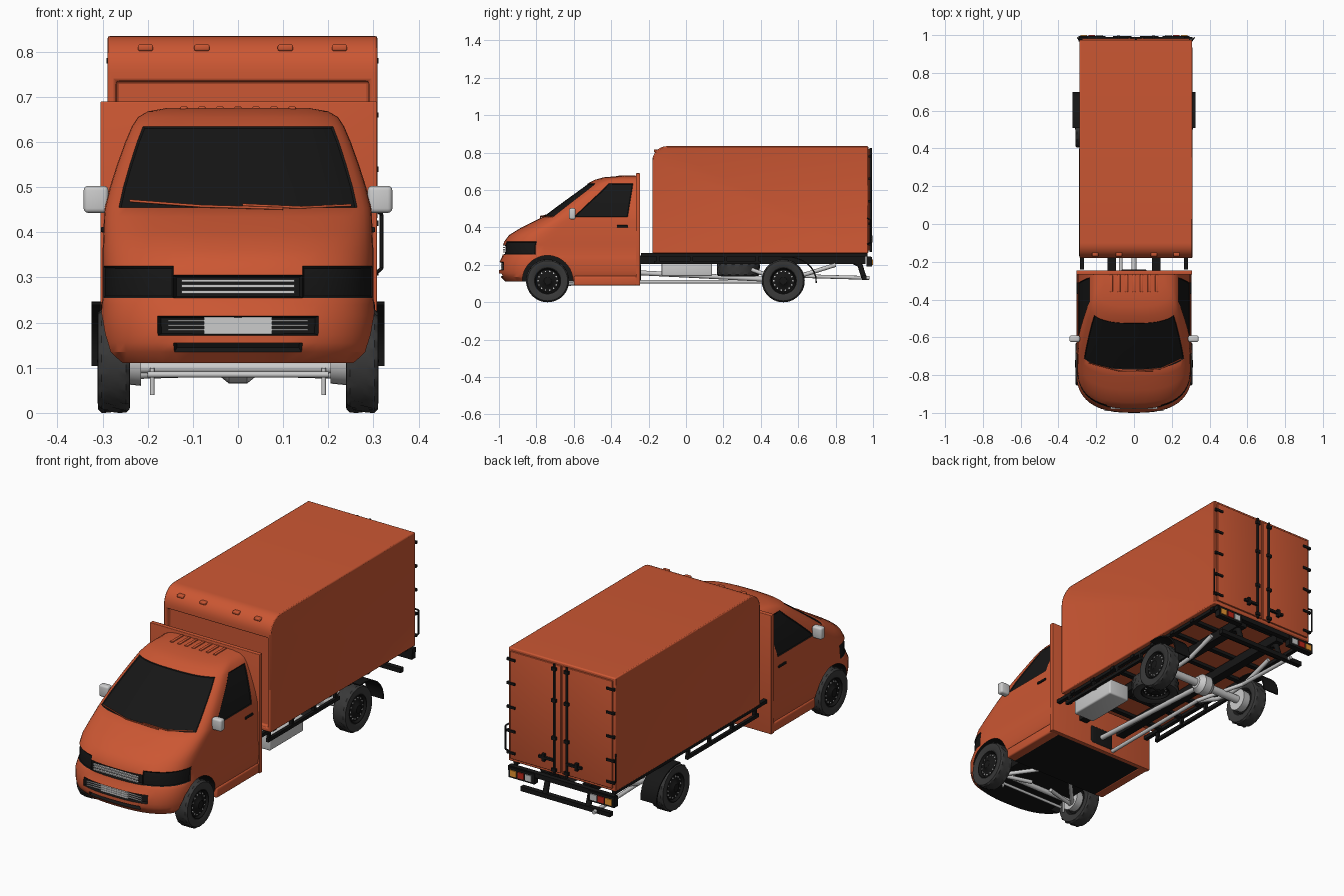
import bpy, bmesh
from math import sin, cos, pi, radians
from mathutils import Vector, Matrix

if "Cube" in bpy.data.objects:
    bpy.data.objects.remove(bpy.data.objects["Cube"])

def mat(name, *c):
    m = bpy.data.materials.new(name); m.diffuse_color = (*c, 1); return m
PAINT = mat("paint", .6, .095, .033)
BLACK = mat("black", .008, .008, .008)
RUBBER = mat("rubber", .04, .04, .04)
RED, AMBER = mat("red_lens", .5, .02, .01), mat("amber_lens", .8, .3, .03)

def finish(name, bm, mats=(), angle=None):
    me = bpy.data.meshes.new(name); bm.to_mesh(me); bm.free()
    ob = bpy.data.objects.new(name, me); bpy.context.collection.objects.link(ob)
    for m in mats: me.materials.append(m)
    if angle: smooth(ob, angle)
    return ob

def smooth(ob, angle):
    bpy.ops.object.select_all(action='DESELECT')
    ob.select_set(True); bpy.context.view_layer.objects.active = ob
    bpy.ops.object.shade_smooth_by_angle(angle=radians(angle))

def box(name, x, y, z, m=None, bevel=0):
    bm = bmesh.new(); bmesh.ops.create_cube(bm, size=1)
    for v in bm.verts:
        v.co = [a + (b - a) * (c + .5) for (a, b), c in zip((x, y, z), v.co)]
    if bevel:
        bmesh.ops.bevel(bm, geom=bm.edges[:], offset=bevel, segments=3, profile=.5, affect='EDGES')
    return finish(name, bm, [m] if m else [], 40 if bevel else None)

def pair(name, x, y, z, m=None, bevel=0):
    for s, side in ((1, "right"), (-1, "left")):
        box(f"{name}_{side}", sorted((s * x[0], s * x[1])), y, z, m, bevel)

def rod(name, pts, r, m=None):
    # chain of straight round bars with ball joints
    bm = bmesh.new()
    for a, b in zip(pts, pts[1:]):
        a, b = Vector(a), Vector(b); d = b - a
        M = Matrix.Translation((a + b) / 2) @ d.to_track_quat('Z', 'Y').to_matrix().to_4x4()
        bmesh.ops.create_cone(bm, cap_ends=True, segments=12, radius1=r, radius2=r, depth=d.length, matrix=M)
    for p in pts[1:-1]:
        bmesh.ops.create_icosphere(bm, subdivisions=2, radius=r, matrix=Matrix.Translation(p))
    return finish(name, bm, [m] if m else [], 40)

def lathe(name, prof, M, m, seg=48, tread=()):
    # spin (radius, x) profile round the x axis
    bm = bmesh.new(); rings = []
    for k in range(seg):
        a = 2 * pi * k / seg; ring = []
        for i, (r, x) in enumerate(prof):
            if i in tread and (k // 2 + i) % 2: r -= .005
            ring.append(bm.verts.new(M @ Vector((x, r * cos(a), r * sin(a)))))
        rings.append(ring)
    for k in range(seg):
        p, q = rings[k], rings[(k + 1) % seg]
        for i in range(len(prof) - 1):
            bm.faces.new((p[i], q[i], q[i + 1], p[i + 1]))
    bmesh.ops.remove_doubles(bm, verts=bm.verts, dist=1e-5)
    bmesh.ops.recalc_face_normals(bm, faces=bm.faces)
    return finish(name, bm, [m] if m else [], 35)

# ---- cab shell: plan outlines stacked by height (z, nose y, half width, corner depth)
LEVELS = [(.11, -.965, .28, .2), (.135, -.99, .295, .2), (.155, -1, .3, .22), (.172, -1, .303, .22),
    (.215, -.998, .305, .22), (.24, -.985, .303, .22), (.255, -.98, .3, .22), (.305, -.978, .3, .22),
    (.325, -.972, .3, .22), (.36, -.945, .3, .21), (.4, -.88, .298, .19), (.435, -.81, .297, .16),
    (.455, -.77, .295, .14), (.5, -.71, .284, .13), (.55, -.642, .268, .12), (.6, -.573, .25, .11),
    (.635, -.525, .235, .1), (.655, -.487, .222, .1), (.668, -.44, .2, .1), (.675, -.36, .16, .07)]
N, BACK = 12, -.26
SIDE = (.08, .32, .6, .86, 1)
K = N + len(SIDE)
bm = bmesh.new(); rings = []
for z, yf, hw, D in LEVELS:
    half = [(hw * sin(i * pi / 2 / N) ** .77, yf + D * (1 - max(0, cos(i * pi / 2 / N)) ** .77)) for i in range(N + 1)]
    half += [(hw, yf + D + (BACK - yf - D) * f) for f in SIDE]
    ring = [(-x, y) for x, y in half[:0:-1]] + half
    rings.append([bm.verts.new((x, y, z)) for x, y in ring])
zones = {"screen": [], "window": [], "lamp": [], "grille": [], "intake": []}
for j in range(len(rings) - 1):
    zm = (LEVELS[j][0] + LEVELS[j + 1][0]) / 2
    for i in range(2 * K + 1):
        n = (i + 1) % (2 * K + 1)
        f = bm.faces.new((rings[j][i], rings[j][n], rings[j + 1][n], rings[j + 1][i]))
        c = 99 if n == 0 else (i - K if i >= K else K - 1 - i)
        if .455 < zm < .635 and c < 8: zones["screen"].append(f)
        elif .455 < zm < .635 and N + 1 <= c < N + 4: zones["window"].append(f)
        elif .255 < zm < .325 and 3 <= c < 11: zones["lamp"].append(f)
        elif .255 < zm < .305 and c < 3: zones["grille"].append(f)
        elif (.172 < zm < .215 and c < 4) or (.135 < zm < .155 and c < 3): zones["intake"].append(f)
floor = bm.faces.new(rings[0]); floor.material_index = 1
bm.faces.new(rings[-1])
bmesh.ops.recalc_face_normals(bm, faces=bm.faces)
for key, depth in (("screen", -.003), ("window", -.003), ("lamp", -.004), ("grille", -.015), ("intake", -.015)):
    for f in zones[key]: f.material_index = 1
    bmesh.ops.inset_region(bm, faces=zones[key], thickness=.004, depth=depth, use_even_offset=True)
cab = finish("cab_shell", bm, [PAINT, BLACK])

# wheel arches cut out of the cab
bm = bmesh.new()
for s in (-1, 1):
    bmesh.ops.create_cone(bm, cap_ends=True, segments=48, radius1=.135, radius2=.135, depth=.2,
        matrix=Matrix.Translation((s * .305, -.74, .115)) @ Matrix.Rotation(pi / 2, 4, 'Y'))
for f in bm.faces: f.material_index = 1
cutter = finish("arch_cutter", bm, [PAINT, BLACK]); cutter.hide_render = True
mod = cab.modifiers.new("arches", 'BOOLEAN'); mod.operation = 'DIFFERENCE'; mod.object = cutter; mod.solver = 'EXACT'
smooth(cab, 32)
bpy.ops.object.modifier_apply(modifier="arches")
bpy.data.objects.remove(cutter)
smooth(cab, 32)

# cab trim
box("cab_rear_panel", (-.305, .308), (-.268, -.245), (.09, .69), PAINT, .003)
pair("sill", (.25, .303), (-.6, -.26), (.09, .14), PAINT, .008)
box("cab_floor", (-.27, .27), (-.6, -.25), (.092, .115), BLACK)
pair("door_handle", (.295, .304), (-.37, -.31), (.4, .412), BLACK, .003)
pair("mirror", (.287, .342), (-.625, -.59), (.443, .503), None, .01)
for i in range(7):
    x = -.12 + .04 * i
    box("roof_rib", (x - .008, x + .008), (-.36, -.27), (.67, .679), PAINT, .003)
for z in (.268, .281, .293): box("grille_slat", (-.125, .125), (-.979, -.968), (z - .003, z + .003))
for z in (.184, .194, .204): box("intake_slat", (-.155, .155), (-.99, -.982), (z - .0015, z + .0015))
box("radiator", (-.075, .075), (-.988, -.975), (.175, .212))
rod("wiper_left", [(-.24, -.735, .47), (-.08, -.778, .458), (.1, -.777, .453)], .003, PAINT)
rod("wiper_right", [(.01, -.775, .461), (.14, -.766, .455), (.25, -.715, .46)], .003, PAINT)

# ---- cargo box: rounded side profile, recessed front and side panels
prof = [(-.18, .262)] + [(-.10 - .08 * cos(a), .755 + .08 * sin(a)) for a in [i * pi / 16 for i in range(9)]]
prof += [(.975, .835), (.975, .262)]
bm = bmesh.new()
L = [bm.verts.new((-.29, y, z)) for y, z in prof]; R = [bm.verts.new((.31, y, z)) for y, z in prof]
sides = [bm.faces.new(L), bm.faces.new(R)]
walls = [bm.faces.new((L[i], L[(i + 1) % len(L)], R[(i + 1) % len(L)], R[i])) for i in range(len(L))]
bmesh.ops.recalc_face_normals(bm, faces=bm.faces)
for f in sides: bmesh.ops.inset_individual(bm, faces=[f], thickness=.02, depth=-.004)
bmesh.ops.inset_individual(bm, faces=[walls[0]], thickness=.028, depth=0)
bmesh.ops.inset_individual(bm, faces=[walls[0]], thickness=.001, depth=-.022)
cargo = finish("cargo_box", bm, [PAINT])
b = cargo.modifiers.new("soft_edges", 'BEVEL'); b.width = .006; b.segments = 2; b.limit_method = 'ANGLE'; b.angle_limit = radians(50)
smooth(cargo, 35)
for x in (-.205, -.08, .105, .225):
    box("marker_lamp", (x - .017, x + .017), (-.172, -.14), (.802, .816), PAINT, .004)

# rear doors with lock rods, hinges and grab bars
for s in (-1, 1):
    box("rear_door", sorted((.01 + s * .003, .01 + s * .285)), (.97, .983), (.278, .82), PAINT, .003)
    x = .01 + s * .035
    rod("lock_rod", [(x, .988, .268), (x, .988, .825)], .006, BLACK)
    for z in (.29, .45, .64, .8): box("rod_clamp", (x - .012, x + .012), (.98, .995), (z - .008, z + .008), BLACK)
    box("door_handle_rear", sorted((x, x + s * .085)), (.984, .996), (.333, .345), BLACK)
    box("handle_catch", sorted((x + s * .05, x + s * .065)), (.98, .997), (.32, .358), BLACK)
    for z in (.31, .42, .54, .66, .78):
        box("hinge", sorted((.01 + s * .255, .01 + s * .301)), (.976, .989), (z - .006, z + .006), BLACK)
    gx = .01 + s * .296
    rod("grab_bar", [(gx, .97, .31), (gx + s * .012, .985, .32), (gx + s * .012, .985, .44), (gx, .97, .45)], .004, BLACK)

# ---- chassis frame
pair("chassis_rail", (.095, .14), (-.5, .96), (.205, .25), BLACK)
for i in range(8):
    y = -.12 + .15 * i
    box("cross_beam", (-.27, .29), (y - .012, y + .012), (.246, .263), BLACK)
pair("box_bearer", (.265, .285), (-.24, .97), (.246, .264), BLACK)
pair("side_guard", (.275, .29), (-.17, .4), (.205, .222), BLACK)
for y in (-.15, .03, .21, .38): pair("guard_post", (.27, .285), (y - .008, y + .008), (.205, .26), BLACK)

# rear bumper bars and lamps
box("rear_bar", (-.29, .3), (.965, .99), (.222, .246), BLACK)
box("underrun_bar", (-.25, .25), (.94, .965), (.12, .142), BLACK)
for s in (-1, 1):
    box("lamp_housing", sorted((s * .15, s * .295)), (.965, .995), (.19, .242), BLACK)
    for k, m in enumerate((None, RED, AMBER)):
        box("tail_lamp", sorted((s * (.165 + .042 * k), s * (.2 + .042 * k))), (.99, 1), (.2, .23), m)
    rod("bar_bracket", [(s * .12, .86, .235), (s * .12, .93, .2), (s * .12, .952, .13)], .014, BLACK)

# ---- wheels
TYRE = [(.072, -.03), (.09, -.036), (.107, -.035), (.115, -.027), (.115, -.009), (.115, .009),
        (.115, .027), (.107, .035), (.09, .036), (.072, .03)]
RIM = [(0, -.02), (.06, -.02), (.073, -.03), (.074, .03), (.067, .032), (.06, .02), (.042, .023), (.03, .028), (.02, .036), (0, .037)]
def wheel(name, M):
    lathe(name + "_tyre", TYRE, M, RUBBER, 64, (3, 4, 5, 6))
    lathe(name + "_rim", RIM, M, BLACK)
    bm = bmesh.new()
    for k in range(14):
        a = 2 * pi * k / 14
        bmesh.ops.create_cone(bm, cap_ends=True, segments=8, radius1=.004, radius2=.004, depth=.006,
            matrix=M @ Matrix.Translation((.022, .051 * cos(a), .051 * sin(a))) @ Matrix.Rotation(pi / 2, 4, 'Y'))
    finish(name + "_rim_holes", bm)
for s, side in ((1, "right"), (-1, "left")):
    for y, end in ((-.74, "front"), (.52, "rear")):
        T = Matrix.Translation((s * .275, y, .115))
        wheel(f"{end}_wheel_{side}", T @ Matrix.Rotation(0 if s > 0 else pi, 4, 'Z'))
        lathe(f"{end}_brake_drum_{side}", [(0, -.03), (.05, -.03), (.055, .02), (0, .02)],
              Matrix.Translation((s * .235, y, .115)), None, 24)
    # rear fender arc and flap
    bm = bmesh.new(); rows = []
    for k in range(9):
        a = radians(-5 + 13 * k)
        rows.append([bm.verts.new((s * x, .535 + r * 1.25 * cos(a), .115 + r * sin(a)))
                     for x, r in ((.235, .132), (.325, .132), (.325, .126), (.235, .126))])
    for p, q in zip(rows, rows[1:]):
        for i in range(4): bm.faces.new((p[i], p[(i + 1) % 4], q[(i + 1) % 4], q[i]))
    bm.faces.new(rows[0]); bm.faces.new(rows[-1])
    bmesh.ops.recalc_face_normals(bm, faces=bm.faces)
    finish(f"rear_fender_{side}", bm, [BLACK], 35)
    rod(f"leaf_spring_{side}", [(s * .18, .28, .2), (s * .18, .42, .15), (s * .18, .52, .14), (s * .18, .64, .15), (s * .18, .8, .2)], .011)
    rod(f"front_arm_{side}", [(s * .06, -.7, .09), (s * .23, -.74, .085), (s * .1, -.6, .1)], .01)
    rod(f"front_link_{side}", [(s * .19, -.76, .1), (s * .19, -.76, .04)], .005)

# ---- running gear
rod("front_axle", [(-.24, -.74, .1), (.24, -.74, .1)], .013)
rod("steering_rod", [(-.2, -.79, .085), (.2, -.79, .085)], .007)
rod("rear_axle", [(-.25, .52, .115), (.25, .52, .115)], .02)
lathe("differential", [(0, -.05), (.03, -.045), (.05, -.02), (.05, .02), (.03, .045), (0, .05)], Matrix.Translation((0, .52, .115)), None, 24)
rod("drive_shaft", [(0, -.3, .16), (0, .1, .14), (0, .48, .12)], .013)
rod("exhaust_pipe", [(-.07, -.3, .11), (-.07, .4, .11), (-.17, .62, .14), (-.17, .98, .13)], .01)
box("gearbox", (-.07, .07), (-.6, -.24), (.11, .21), BLACK, .015)
box("fuel_tank", (.15, .27), (-.13, .14), (.14, .222), None, .008)
wheel("spare_wheel", Matrix.Translation((.1, .28, .175)) @ Matrix.Rotation(pi / 2, 4, 'Y'))

for m in bpy.data.materials:
    if m.users and not m.is_grease_pencil:
        m.use_nodes = True
        m.node_tree.nodes["Principled BSDF"].inputs["Base Color"].default_value = m.diffuse_color
